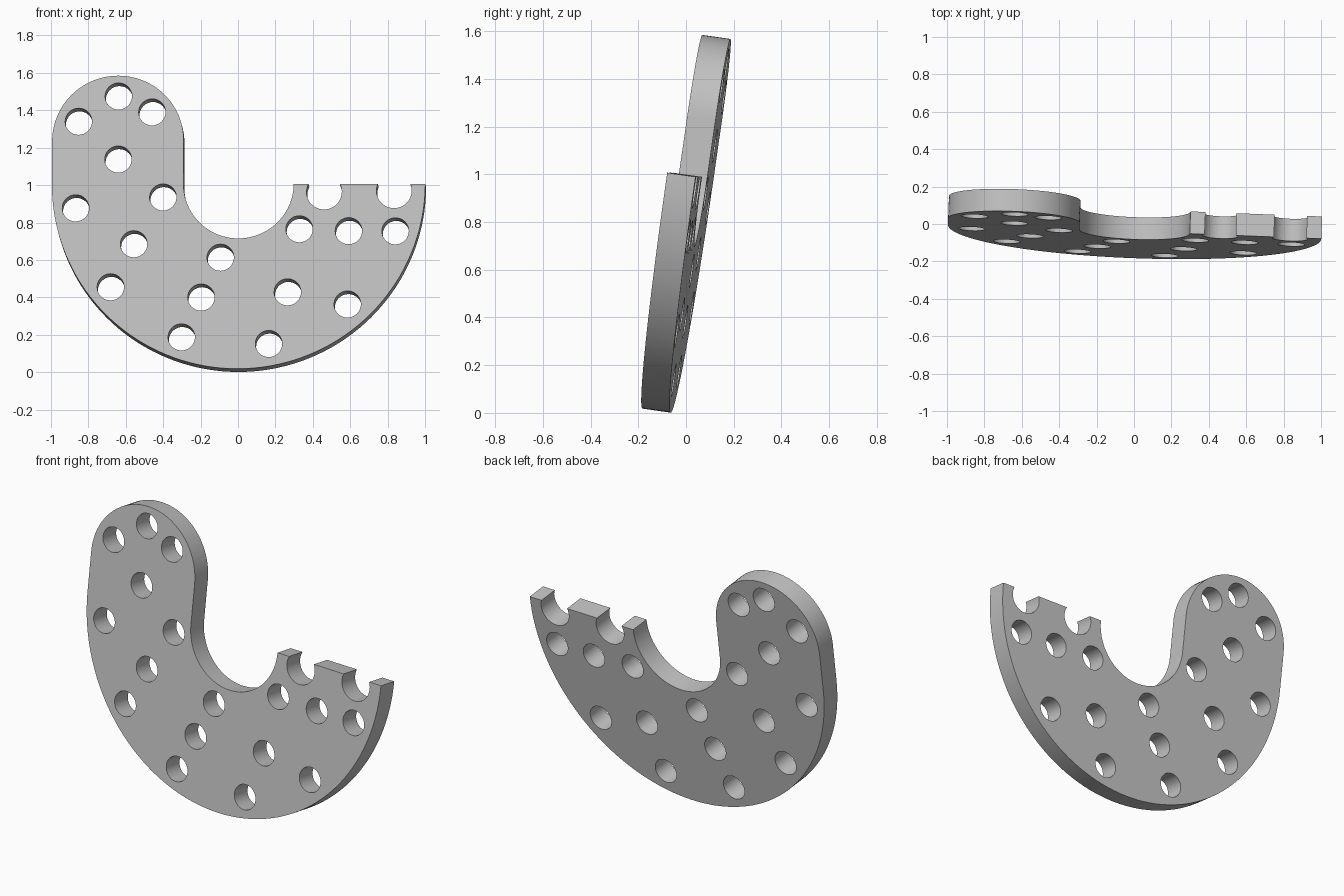
import bpy
from math import sin, cos, asin, pi, radians

if "Cube" in bpy.data.objects:
    bpy.data.objects.remove(bpy.data.objects["Cube"])

TILT = radians(8.2)     # lean towards the back
YAW = radians(2.2)      # left end turned slightly forward
HALF = 0.06             # half of the plate thickness
OUTER = 0.999           # outer radius of the bend
INNER = 0.295           # inner radius of the bend
ARM = (OUTER - INNER) / 2   # radius of the rounded arm end
ARM_Y = 1.232           # height of the arm end's centre
HOLE = 0.072
NOTCH = 0.0945


def arc(cx, cy, r, start, end, steps):
    """Points along an arc, angles in radians."""
    return [(cx + r * cos(start + (end - start) * i / steps),
             cy + r * sin(start + (end - start) * i / steps))
            for i in range(steps + 1)]


def notch(cx, cy):
    """Broken-open hole in the cut edge at height 1."""
    a = asin((1 - cy) / NOTCH)
    return arc(cx, cy, NOTCH, pi - a, 2 * pi + a, 28)


# Hook outline: cut edge, outer bend, rounded arm, inner bend
outline = notch(0.458, 0.956) + notch(0.832, 0.963)
outline += arc(0, 1, OUTER, 0, -pi, 72)
outline += arc(-OUTER + ARM, ARM_Y, ARM, pi, 0, 40)
outline += arc(0, 1, INNER, -pi, 0, 40)

# Round holes: x and height on the front face
holes = [(-.645, 1.475), (-.465, 1.39), (-.858, 1.34), (-.645, 1.138),
         (-.404, .935), (-.871, .877), (-.559, .685), (-.095, .613),
         (-.682, .455), (-.197, .40), (.265, .428), (.326, .765),
         (.59, .755), (.84, .754), (.586, .363), (-.301, .187),
         (.166, .152)]

curve = bpy.data.curves.new("perforated_plate", "CURVE")
curve.dimensions = "2D"
curve.fill_mode = "BOTH"
curve.extrude = HALF


def add_loop(points):
    spline = curve.splines.new("POLY")
    spline.points.add(len(points) - 1)
    for p, (x, y) in zip(spline.points, points):
        p.co = (x, y, 0, 1)
    spline.use_cyclic_u = True


add_loop(outline)
for x, z in holes:
    y = (z - 2 * HALF * sin(TILT)) / cos(TILT)
    add_loop(arc(x, y, HOLE, 0, 2 * pi, 32)[:-1])

# Stand the plate up, leaning back and slightly turned
plate = bpy.data.objects.new("perforated_plate", curve)
bpy.context.collection.objects.link(plate)
plate.rotation_euler = (pi / 2 - TILT, 0, -YAW)
plate.location = (0, -0.1235, HALF * sin(TILT))

bpy.ops.object.select_all(action="DESELECT")
plate.select_set(True)
bpy.context.view_layer.objects.active = plate
bpy.ops.object.convert(target="MESH")
plate = bpy.context.object

# Join caps to walls and make all faces point outwards
bpy.ops.object.mode_set(mode="EDIT")
bpy.ops.mesh.select_all(action="SELECT")
bpy.ops.mesh.remove_doubles(threshold=0.0002)
bpy.ops.mesh.normals_make_consistent(inside=False)
bpy.ops.object.mode_set(mode="OBJECT")
bpy.ops.object.shade_smooth_by_angle(angle=radians(30))

grey = bpy.data.materials.new("plain_grey")
grey.use_nodes = True
colour = (0.54, 0.54, 0.54, 1)
grey.diffuse_color = colour
grey.node_tree.nodes["Principled BSDF"].inputs["Base Color"].default_value = colour
plate.data.materials.clear()
plate.data.materials.append(grey)
